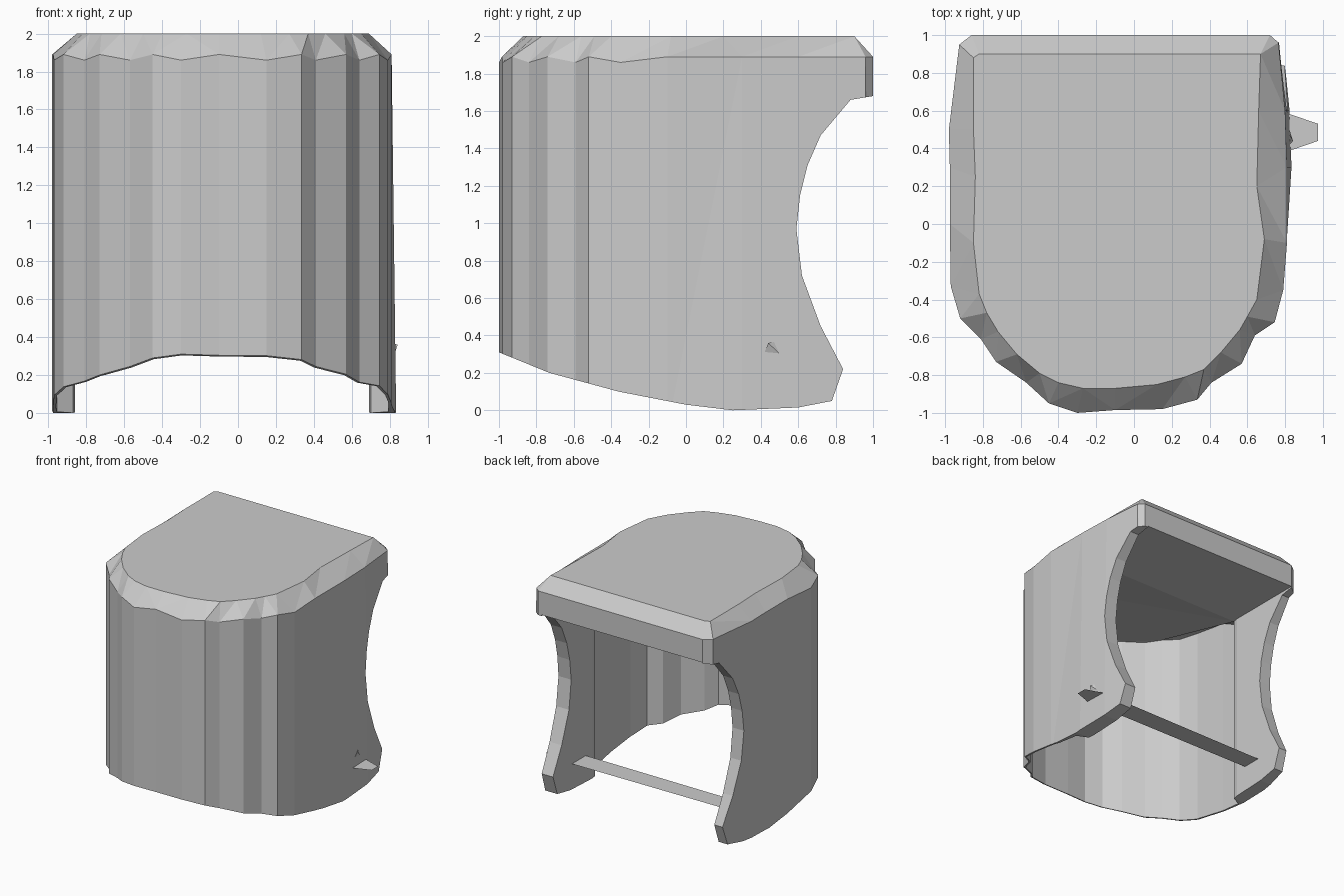
import bpy, bmesh

if "Cube" in bpy.data.objects:
    bpy.data.objects.remove(bpy.data.objects["Cube"])

# rounded-front plan outline, from back right round the front to back left
PLAN = [(.765, .96), (.80, .6), (.81, .3), (.81, -.1), (.79, -.35), (.745, -.52),
        (.64, -.59), (.57, -.74), (.41, -.84), (.335, -.93), (.15, -.98),
        (-.1, -.985), (-.3, -1), (-.45, -.95), (-.57, -.84), (-.73, -.73),
        (-.81, -.61), (-.92, -.5), (-.97, -.33), (-.975, 0), (-.975, .3),
        (-.98, .5), (-.925, .95), (-.86, 1), (.72, 1)]

# matching outline of the flat top, inside the chamfer
TOP = [(.67, .9), (.66, .6), (.65, .2), (.69, -.08), (.65, -.4), (.6, -.49),
       (.56, -.56), (.46, -.68), (.37, -.77), (.27, -.81), (.12, -.85),
       (-.1, -.87), (-.27, -.87), (-.4, -.84), (-.5, -.79), (-.62, -.69),
       (-.72, -.57), (-.78, -.47), (-.82, -.37), (-.85, -.1), (-.84, .25),
       (-.85, .5), (-.85, .88), (-.82, .9), (.63, .9)]

# side profile (y, z): curved bottom edge and concave back opening
SIDE = [(-1.1, 2.1), (1.1, 2.1), (1.1, 1.68), (1, 1.68), (.88, 1.66),
        (.72, 1.47), (.65, 1.31), (.61, 1.15), (.59, .97), (.62, .72),
        (.72, .45), (.84, .22), (.78, .05), (.6, .015), (.25, 0), (0, .03),
        (-.36, .1), (-.73, .2), (-1, .31), (-1.1, .34)]


def mesh_object(name, bm):
    me = bpy.data.meshes.new(name)
    bm.to_mesh(me)
    bm.free()
    ob = bpy.data.objects.new(name, me)
    bpy.context.collection.objects.link(ob)
    return ob


def loft(name, rings):
    """Closed solid through matching rings of points."""
    bm = bmesh.new()
    loops = [[bm.verts.new(p) for p in r] for r in rings]
    n = len(loops[0])
    for a, b in zip(loops, loops[1:]):
        for i in range(n):
            j = (i + 1) % n
            bm.faces.new((a[i], a[j], b[j], b[i]))
    bm.faces.new(loops[0])
    bm.faces.new(loops[-1])
    bmesh.ops.triangulate(bm, faces=bm.faces[:])
    bmesh.ops.recalc_face_normals(bm, faces=bm.faces[:])
    return mesh_object(name, bm)


def boolean(target, cutter, operation):
    cutter.hide_render = True
    mod = target.modifiers.new(cutter.name, 'BOOLEAN')
    mod.operation = operation
    mod.solver = 'EXACT'
    mod.object = cutter
    bpy.context.view_layer.objects.active = target
    bpy.ops.object.modifier_apply(modifier=mod.name)
    bpy.data.objects.remove(cutter, do_unlink=True)


# outer block with a chamfered, slightly uneven top rim; right leg flares a little
low = [(x + (.025 if x > .75 and y > .2 else 0), y, -.1) for x, y in PLAN]
rim = [(x, y, 1.89 if i % 2 or y > .2 else 1.86) for i, (x, y) in enumerate(PLAN)]
top = [(x, y, 2) for x, y in TOP]
shell = loft("shell", [low, rim, top])

# trim to the side profile
profile = loft("side_profile", [[(x, y, z) for y, z in SIDE] for x in (-1.2, 1.2)])
boolean(shell, profile, 'INTERSECT')

# hollow inside: thin skin round the front, thick legs and lip at the back
front = [(-.08 + (x + .08) * .983, y * .983) for x, y in PLAN[3:20]]
inner = ([(.69, 1.3), (.69, .3), (.70, .25), (.79, .2)] + front
         + [(-.955, .2), (-.87, .25), (-.86, .3), (-.86, 1.3)])


def ceiling(y):
    return 1.69 + .17 * min(1, max(0, (.25 - y) / .35))


hollow = loft("hollow", [[(x, y, -.3) for x, y in inner],
                         [(x, y, ceiling(y)) for x, y in inner]])
boolean(shell, hollow, 'DIFFERENCE')

# flat strap across the opening, poking out on the right
bm = bmesh.new()
bm.faces.new([bm.verts.new((x, y, .235)) for x, y in
              [(-.88, .40), (.83, .39), (.975, .44),
               (.975, .53), (.83, .58), (-.88, .57)]])
mesh_object("strap", bm)

# small wedge on the right wall above the strap
bm = bmesh.new()
v = [bm.verts.new(p) for p in [(.80, .39, .235), (.80, .57, .235),
                               (.842, .44, .36), (.80, .51, .37)]]
for f in ((0, 1, 2), (1, 3, 2), (3, 0, 2)):
    bm.faces.new([v[i] for i in f])
bmesh.ops.recalc_face_normals(bm, faces=bm.faces[:])
mesh_object("side_wedge", bm)
